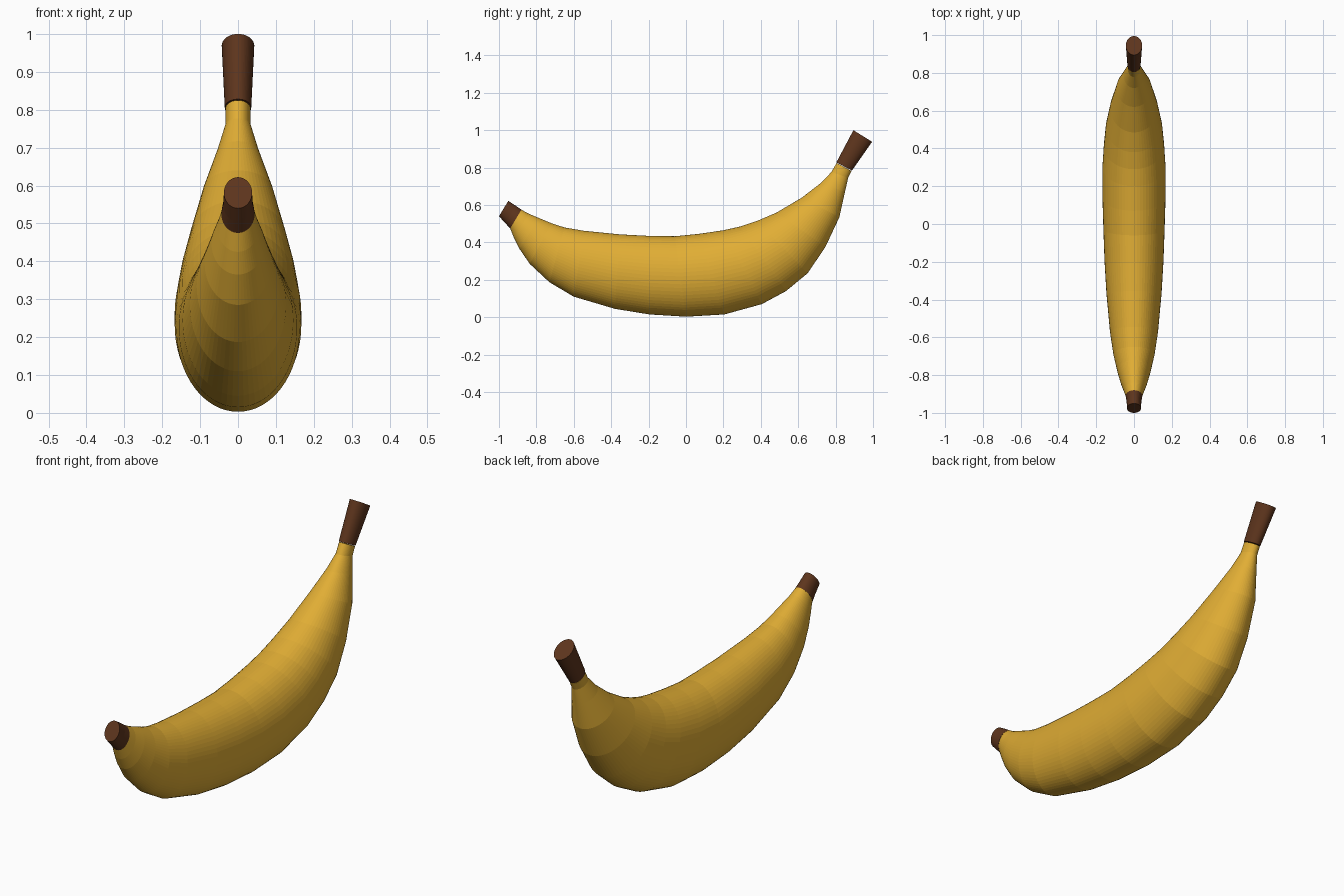
import bpy, bmesh, math
from mathutils import Vector

if "Cube" in bpy.data.objects:
    bpy.data.objects.remove(bpy.data.objects["Cube"])

SIDES = 64

def material(name, rgb):
    m = bpy.data.materials.new(name)
    m.diffuse_color = (*rgb, 1)
    m.use_nodes = True
    m.node_tree.nodes["Principled BSDF"].inputs["Base Color"].default_value = m.diffuse_color
    return m

def loft(name, rings, mat):
    """Skin elliptical rings given as (top y, top z, bottom y, bottom z, half width)."""
    bm = bmesh.new()
    loops = []
    for ty, tz, by, bz, w in rings:
        top, bottom = Vector((0, ty, tz)), Vector((0, by, bz))
        mid, half = (top + bottom) / 2, (top - bottom) / 2
        loop = []
        for i in range(SIDES):
            a = 2 * math.pi * i / SIDES
            loop.append(bm.verts.new(mid + half * math.cos(a) + Vector((w * math.sin(a), 0, 0))))
        loops.append(loop)
    for a, b in zip(loops, loops[1:]):
        for i in range(SIDES):
            j = (i + 1) % SIDES
            bm.faces.new((a[i], a[j], b[j], b[i]))
    bm.faces.new(loops[0])
    bm.faces.new(loops[-1])
    bmesh.ops.recalc_face_normals(bm, faces=bm.faces)
    mesh = bpy.data.meshes.new(name)
    bm.to_mesh(mesh)
    bm.free()
    mesh.materials.append(mat)
    obj = bpy.data.objects.new(name, mesh)
    bpy.context.collection.objects.link(obj)
    return obj

yellow = material("yellow_peel", (0.75, 0.42, 0.035))
brown = material("brown_stem", (0.11, 0.035, 0.012))

# Curved peel, from the blossom end to the neck
loft("peel", [
    (-.88, .575, -.94, .475, .043),
    (-.84, .553, -.92, .425, .054),
    (-.785, .53, -.89, .365, .07),
    (-.72, .503, -.835, .285, .088),
    (-.65, .48, -.73, .187, .109),
    (-.545, .462, -.60, .11, .127),
    (-.355, .443, -.38, .045, .146),
    (-.20, .435, -.195, .015, .156),
    (-.06, .433, 0, .003, .162),
    (.07, .446, .205, .015, .167),
    (.20, .465, .405, .07, .167),
    (.29, .485, .535, .14, .16),
    (.38, .515, .65, .235, .149),
    (.485, .56, .745, .375, .126),
    (.62, .64, .82, .535, .092),
    (.72, .717, .85, .67, .054),
    (.778, .777, .867, .745, .033),
    (.805, .825, .885, .782, .033),
], yellow)

# Dark blossom tip
loft("tip", [
    (-.88, .575, -.94, .475, .044),
    (-.91, .596, -.968, .505, .039),
    (-.95, .622, -1.0, .54, .037),
], brown)

# Stem, flaring slightly to its cut end
loft("stem", [
    (.804, .828, .887, .784, .035),
    (.895, 1.0, .995, .938, .043),
], brown)
